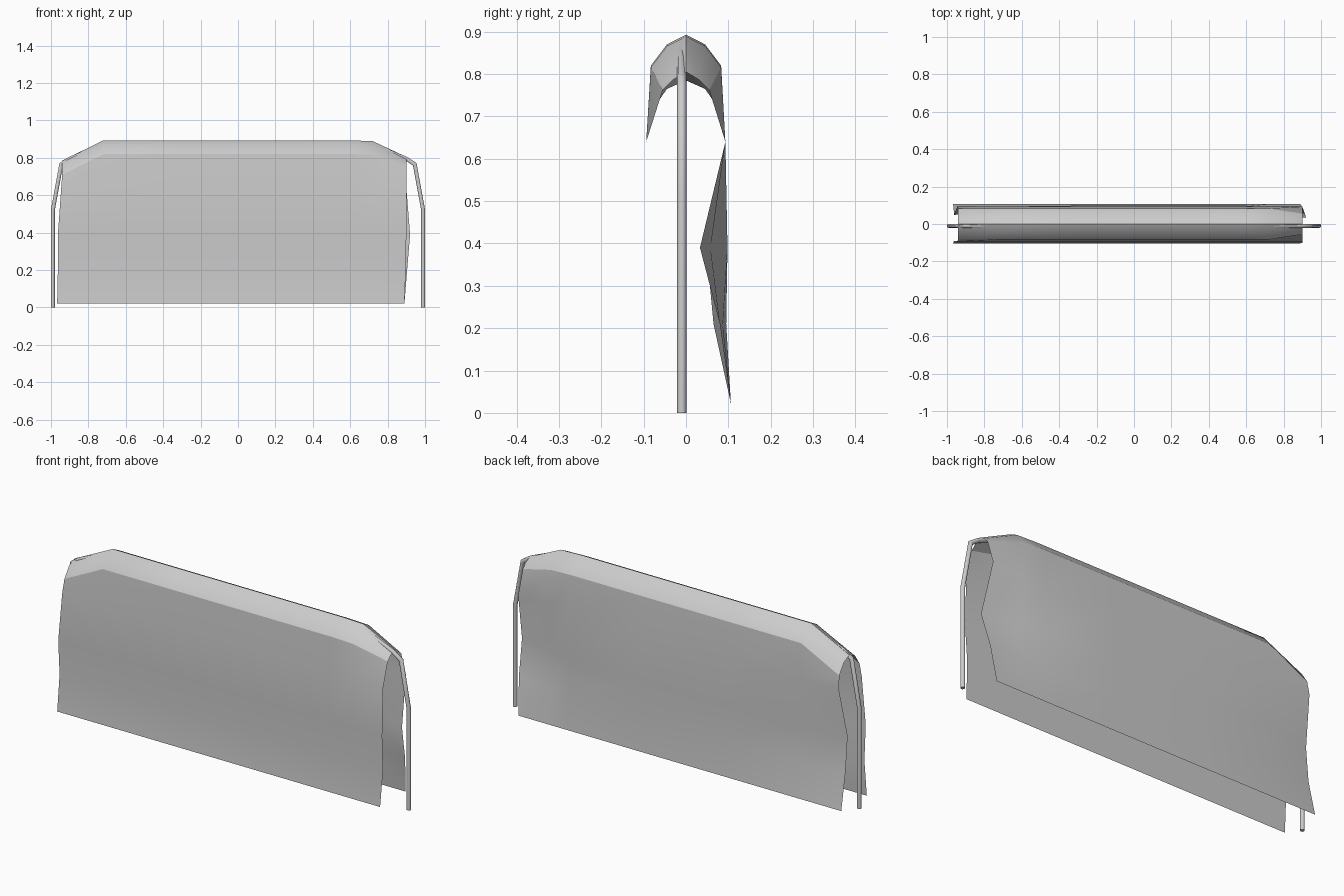
import bpy, bmesh, math
from mathutils import Vector

if "Cube" in bpy.data.objects:
    bpy.data.objects.remove(bpy.data.objects["Cube"])


def finish(name, bm, angle):
    me = bpy.data.meshes.new(name)
    bm.to_mesh(me)
    bm.free()
    ob = bpy.data.objects.new(name, me)
    bpy.context.collection.objects.link(ob)
    bpy.ops.object.select_all(action='DESELECT')
    ob.select_set(True)
    bpy.context.view_layer.objects.active = ob
    bpy.ops.object.shade_smooth_by_angle(angle=math.radians(angle))
    return ob


# Bent tube frame: mitred rings along a mirrored path
def tube(name, pts, r, sides=10):
    bm = bmesh.new()
    rings = []
    for i, p in enumerate(pts):
        a = (p - pts[i - 1]).normalized() if i else None
        b = (pts[i + 1] - p).normalized() if i < len(pts) - 1 else None
        t = ((a or b) + (b or a)).normalized()
        side = Vector((0, 1, 0))
        up = t.cross(side)
        k = 1 / t.dot(a or b)
        rings.append([bm.verts.new(p + side * r * math.cos(q) + up * r * k * math.sin(q))
                      for q in (2 * math.pi * j / sides for j in range(sides))])
    for u, v in zip(rings, rings[1:]):
        for j in range(sides):
            n = (j + 1) % sides
            bm.faces.new((u[j], u[n], v[n], v[j]))
    bm.faces.new(rings[0])
    bm.faces.new(rings[-1][::-1])
    bmesh.ops.recalc_face_normals(bm, faces=bm.faces)
    return finish(name, bm, 40)


half = [(0.99, 0), (0.99, 0.52), (0.945, 0.765), (0.90, 0.795), (0.72, 0.87)]
path = [(-x, z) for x, z in half] + half[::-1]
tube("tube_frame", [Vector((x, -0.01, z)) for x, z in path], 0.011)

# Draped cloth: ridge, shoulder and crease for each column, then hanging rows
left_top = [(0, 0.785), (0.045, 0.765), (0.083, 0.71)]
mid_top = [(0, 0.893), (0.045, 0.87), (0.083, 0.82)]
right_top = [(0, 0.805), (0.03, 0.787), (0.055, 0.762)]
columns = [(-0.94, left_top), (-0.72, mid_top), (-0.3, mid_top), (0.2, mid_top),
           (0.6, mid_top), (0.72, [(y, z - 0.004) for y, z in mid_top]), (0.90, right_top)]
drop_z = [0.64, 0.39, 0.21, 0.022]
left_x = [-0.945, -0.963, -0.963, -0.967]
front_y = [0.094, 0.101, 0.09, 0.104]
back_y = [0.093, 0.098, 0.095, 0.106]
front_x = [0.90, 0.90, 0.897, 0.89]
back_x = [0.90, 0.92, 0.905, 0.89]
back_dent = {0: [0, 0.05, 0.03, 0], 1: [0, 0.015, 0.01, 0],
             5: [0, 0.04, 0.008, 0], 6: [0, 0.065, 0.015, 0]}

bm = bmesh.new()
grid = []
for c, (x, top) in enumerate(columns):
    sides = []
    for sign, ys, right_x in ((-1, front_y, front_x), (1, back_y, back_x)):
        pts = [(x, sign * y, z) for y, z in top]
        dent = back_dent.get(c, [0] * 4) if sign > 0 else [0] * 4
        for k, z in enumerate(drop_z):
            px = left_x[k] if c == 0 else right_x[k] if c == 6 else x
            pts.append((px, sign * (ys[k] - dent[k]), z))
        sides.append(pts)
    grid.append([bm.verts.new(p) for p in sides[0][::-1] + sides[1][1:]])
for u, v in zip(grid, grid[1:]):
    for j in range(len(u) - 1):
        bm.faces.new((u[j], v[j], v[j + 1], u[j + 1]))
finish("draped_cloth", bm, 28)
